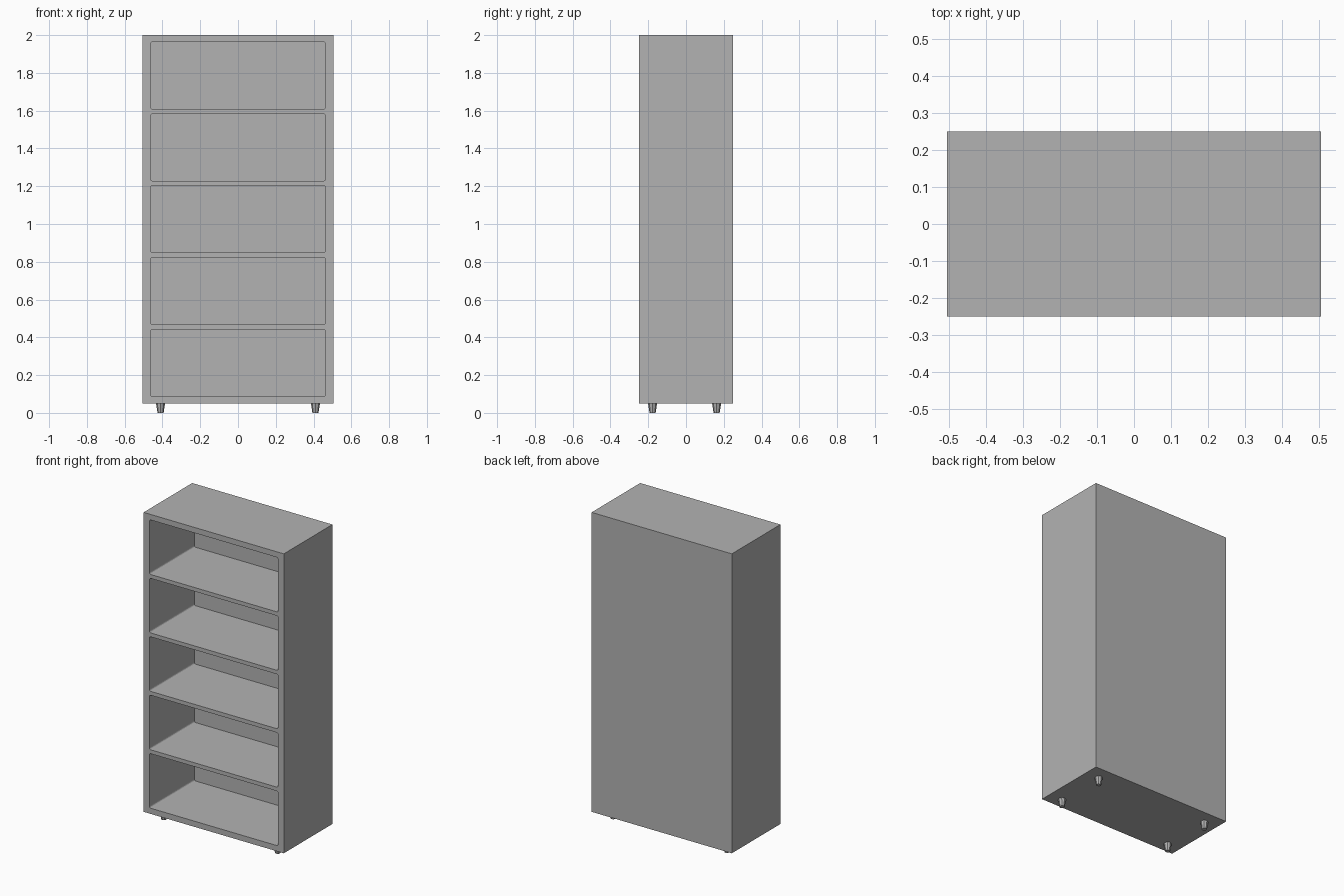
import bpy
import bmesh
from math import pi, sin, cos

cube = bpy.data.objects.get("Cube")
if cube:
    bpy.data.objects.remove(cube, do_unlink=True)

WIDTH, DEPTH, BASE, TOP = 1.01, 0.5, 0.05, 2.0
FRONT, BACK_PANEL = -DEPTH / 2, 0.213
HALF_OPENING, OPENING_HEIGHT, FIRST, PITCH = 0.463, 0.355, 0.087, 0.3805

grey = bpy.data.materials.new("grey")
grey.use_nodes = True
grey.diffuse_color = (0.45, 0.45, 0.45, 1)
grey.node_tree.nodes["Principled BSDF"].inputs["Base Color"].default_value = grey.diffuse_color


def make_object(name, bm):
    bmesh.ops.recalc_face_normals(bm, faces=bm.faces)
    mesh = bpy.data.meshes.new(name)
    bm.to_mesh(mesh)
    bm.free()
    mesh.materials.append(grey)
    obj = bpy.data.objects.new(name, mesh)
    bpy.context.collection.objects.link(obj)
    return obj


def rounded_rect(half_width, low, high, radius, steps=3):
    """Outline points (x, z) running anticlockwise from the upper right corner."""
    points = []
    corners = [(1, high - radius), (-1, high - radius), (-1, low + radius), (1, low + radius)]
    for i, (side, z) in enumerate(corners):
        for s in range(steps + 1):
            a = (i + s / steps) * pi / 2
            points.append((side * (half_width - radius) + radius * cos(a), z + radius * sin(a)))
    return points


# Cabinet: solid box
bm = bmesh.new()
bmesh.ops.create_cube(bm, size=1)
for v in bm.verts:
    v.co.x *= WIDTH
    v.co.y *= DEPTH
    v.co.z = TOP if v.co.z > 0 else BASE
cabinet = make_object("cabinet", bm)

# Compartments: five rounded prisms cut from the front
bm = bmesh.new()
for i in range(5):
    low = FIRST + i * PITCH
    outline = rounded_rect(HALF_OPENING, low, low + OPENING_HEIGHT, 0.01)
    face = bm.faces.new([bm.verts.new((x, FRONT - 0.1, z)) for x, z in outline])
    result = bmesh.ops.extrude_face_region(bm, geom=[face], use_keep_orig=True)
    for v in result["geom"]:
        if isinstance(v, bmesh.types.BMVert):
            v.co.y = BACK_PANEL
cutter = make_object("compartment_cutter", bm)
cutter.hide_render = True
cutter.hide_set(True)

cut = cabinet.modifiers.new("compartments", "BOOLEAN")
cut.operation = "DIFFERENCE"
cut.solver = "EXACT"
cut.object = cutter
bpy.context.view_layer.objects.active = cabinet
cabinet.select_set(True)
bpy.ops.object.modifier_apply(modifier=cut.name)
bpy.data.objects.remove(cutter, do_unlink=True)

# Tapered feet
for end, y in (("front", -0.177), ("back", 0.162)):
    for side, x in (("left", 0.41), ("right", -0.41)):
        bm = bmesh.new()
        bmesh.ops.create_cone(bm, cap_ends=True, segments=8, radius1=0.016,
                              radius2=0.024, depth=BASE)
        foot = make_object(f"{end}_{side}_foot", bm)
        foot.location = (x, y, BASE / 2)
